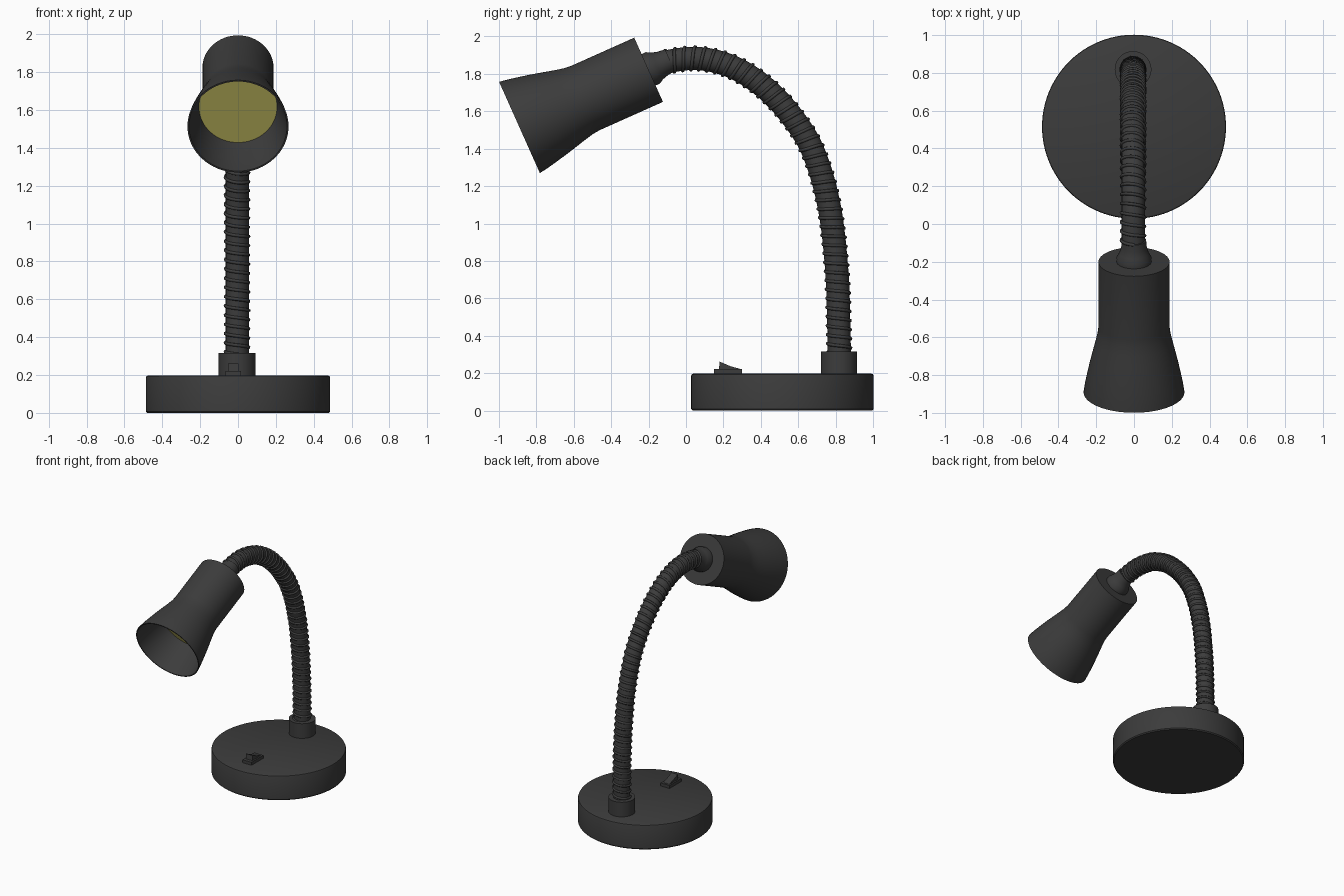
import bpy, bmesh, math
from mathutils import Vector, Matrix

if "Cube" in bpy.data.objects:
    bpy.data.objects.remove(bpy.data.objects["Cube"])


def material(name, rgb):
    m = bpy.data.materials.new(name)
    m.diffuse_color = (*rgb, 1)
    m.use_nodes = True
    m.node_tree.nodes["Principled BSDF"].inputs["Base Color"].default_value = m.diffuse_color
    return m


DARK = material("dark_grey", (0.045, 0.045, 0.045))
YELLOW = material("warm_yellow", (0.42, 0.38, 0.09))


def add_object(name, data, mat):
    ob = bpy.data.objects.new(name, data)
    data.materials.append(mat)
    bpy.context.collection.objects.link(ob)
    return ob


def finish(name, bm, mat, angle=30):
    bmesh.ops.recalc_face_normals(bm, faces=bm.faces)
    me = bpy.data.meshes.new(name)
    bm.to_mesh(me)
    bm.free()
    me.shade_smooth()
    me.set_sharp_from_angle(angle=math.radians(angle))
    return add_object(name, me, mat)


def lathe(name, profile, matrix, mat=DARK, steps=64):
    """Spin (radius, height) points around local z, then place the result."""
    bm = bmesh.new()
    vs = [bm.verts.new((r, 0, h)) for r, h in profile]
    es = [bm.edges.new(p) for p in zip(vs, vs[1:])]
    bmesh.ops.spin(bm, geom=vs + es, axis=(0, 0, 1), cent=(0, 0, 0),
                   angle=math.tau, steps=steps, use_merge=True)
    bmesh.ops.remove_doubles(bm, verts=bm.verts, dist=1e-5)
    bm.transform(matrix)
    return finish(name, bm, mat)


def side_prism(name, outline, x0, x1):
    """Extrude a (y, z) outline along x."""
    bm = bmesh.new()
    f = bm.faces.new([bm.verts.new((x0, y, z)) for y, z in outline])
    ext = bmesh.ops.extrude_face_region(bm, geom=[f])["geom"]
    bmesh.ops.translate(bm, vec=(x1 - x0, 0, 0),
                        verts=[v for v in ext if isinstance(v, bmesh.types.BMVert)])
    return finish(name, bm, DARK)


def wire(name, points, radius, res):
    cu = bpy.data.curves.new(name, 'CURVE')
    cu.dimensions = '3D'
    cu.bevel_depth = radius
    cu.bevel_resolution = res
    cu.use_fill_caps = True
    sp = cu.splines.new('POLY')
    sp.points.add(len(points) - 1)
    for p, co in zip(sp.points, points):
        p.co = (*co, 1)
    return add_object(name, cu, DARK)


# Base and collar
lathe("base", [(0, 0), (0.48, 0), (0.487, 0.008), (0.487, 0.187), (0.484, 0.194),
               (0.475, 0.198), (0, 0.198)], Matrix.Translation((0, 0.515, 0)), steps=96)
lathe("neck_collar", [(0, 0.19), (0.097, 0.19), (0.097, 0.315), (0, 0.315)],
      Matrix.Translation((-0.005, 0.818, 0)), steps=48)

# Rocker switch
side_prism("switch_plate", [(0.15, 0.195), (0.30, 0.195), (0.30, 0.222), (0.15, 0.222)],
           -0.065, 0.015)
side_prism("switch_rocker", [(0.175, 0.21), (0.285, 0.21), (0.285, 0.224), (0.235, 0.238),
                             (0.18, 0.262)], -0.053, 0.003)

# Gooseneck centre line, smoothed through a few (y, z) points
KEYS = [(0.82, 0.1), (0.819, 0.25), (0.818, 0.40), (0.806, 0.75), (0.764, 1.10),
        (0.68, 1.385), (0.56, 1.58), (0.41, 1.736), (0.246, 1.838), (0.07, 1.882),
        (-0.10, 1.865), (-0.20, 1.822)]
pts = [Vector((-0.005, y, z)) for y, z in KEYS]
path = []
for a, b, c, d in zip(pts, pts[1:], pts[2:], pts[3:]):
    for i in range(120):
        t = i / 120
        path.append(0.5 * (2 * b + (c - a) * t + (2 * a - 5 * b + 4 * c - d) * t * t
                           + (3 * b - a - 3 * c + d) * t ** 3))
path.append(pts[-2])
wire("gooseneck_core", path[::8] + [path[-1]], 0.062, 6)

# Spiral winding around the gooseneck
coil, dist, side = [], 0.0, Vector((1, 0, 0))
for p, q in zip(path, path[1:]):
    dist += (q - p).length
    ang = math.tau * dist / 0.049
    normal = side.cross((q - p).normalized())
    coil.append(p + 0.062 * (math.cos(ang) * side + math.sin(ang) * normal))
wire("gooseneck_winding", coil, 0.009, 1)

# Lamp head, built along its own tilted axis
AXIS = Vector((0, -0.913, -0.408))
head = Matrix.Translation((0, -0.20, 1.822)) @ AXIS.to_track_quat('Z', 'Y').to_matrix().to_4x4()
flare = [(0.188, 0.37), (0.192, 0.41), (0.203, 0.46), (0.218, 0.52), (0.235, 0.59),
         (0.25, 0.66), (0.26, 0.71), (0.267, 0.756)]
inner = [(r - 0.008, h) for r, h in reversed(flare)]
lathe("lamp_shade", [(0, 0), (0.188, 0)] + flare + inner + [(0.18, 0.01), (0, 0.01)], head)
lathe("lamp_diffuser", [(0, 0.495), (0.205, 0.495), (0.207, 0.505), (0, 0.505)], head, YELLOW)
lathe("shade_socket", [(0, 0.005), (0.092, 0.005), (0.092, -0.025), (0.078, -0.05),
                       (0.068, -0.085), (0.064, -0.125), (0, -0.125)], head, steps=48)
